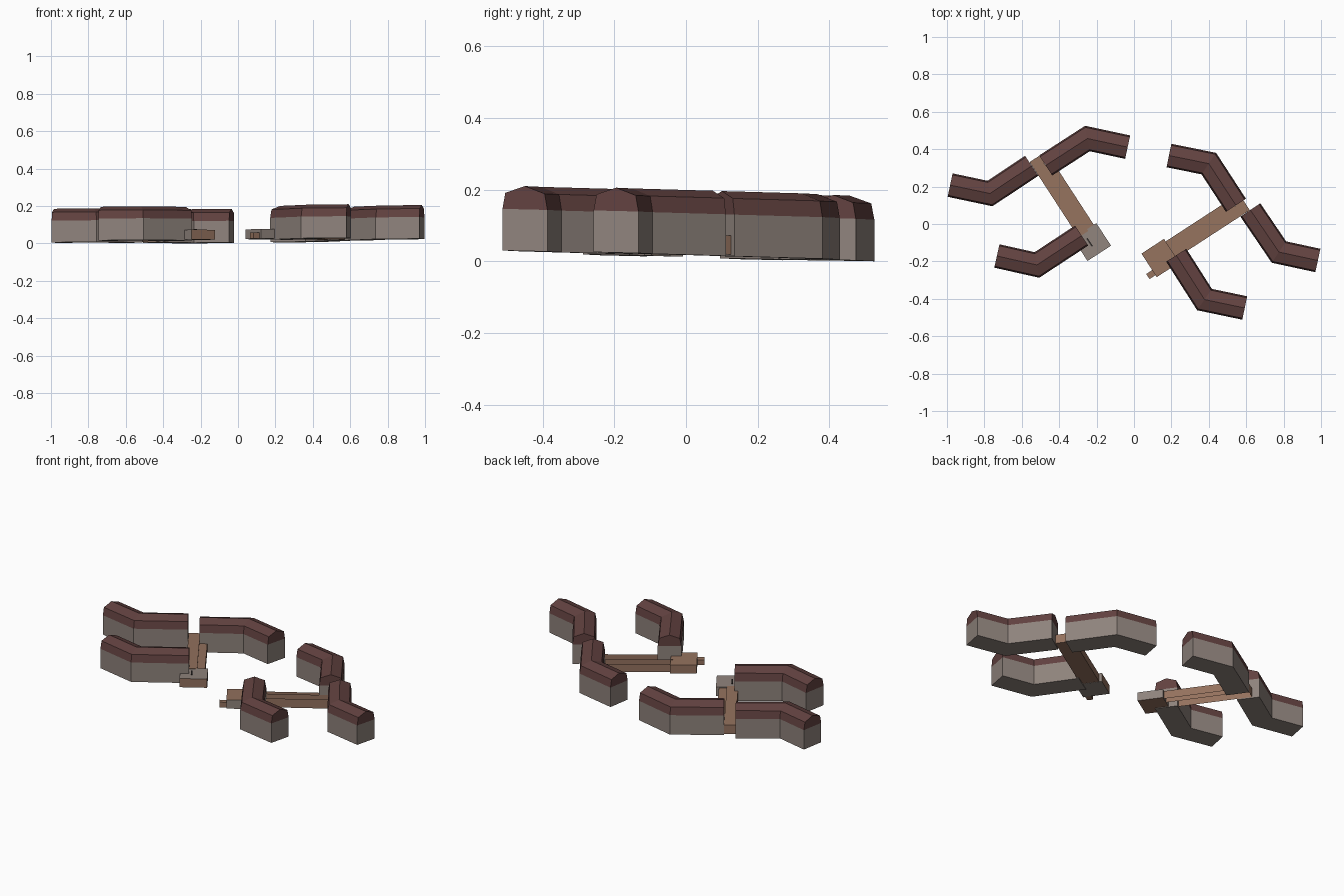
import bpy, bmesh
from mathutils import Vector

if "Cube" in bpy.data.objects:
    bpy.data.objects.remove(bpy.data.objects["Cube"])


def material(name, rgb):
    m = bpy.data.materials.new(name)
    m.diffuse_color = (*rgb, 1)
    m.use_nodes = True
    m.node_tree.nodes["Principled BSDF"].inputs["Base Color"].default_value = m.diffuse_color
    return m


WALL = material("wall grey", (0.275, 0.228, 0.203))
ROOF = material("roof maroon", (0.122, 0.054, 0.051))
WOOD = material("walkway brown", (0.296, 0.168, 0.112))
DARK = material("dark slot", (0.03, 0.026, 0.024))


def finish(bm, name, mats):
    """Follow the gently sloping ground, then make the object."""
    for v in bm.verts:
        v.co.z += 0.0145 - 0.025 * v.co.y + 0.005 * v.co.x
    me = bpy.data.meshes.new(name)
    bm.to_mesh(me)
    bm.free()
    for m in mats:
        me.materials.append(m)
    ob = bpy.data.objects.new(name, me)
    bpy.context.collection.objects.link(ob)
    return ob


# Cross-section of a building wing: walls, steep eaves, shallow ridge
EAVE = 0.116
PROFILE = [(-0.064, 0), (-0.064, EAVE), (-0.056, 0.161), (0, 0.181),
           (0.056, 0.161), (0.064, EAVE), (0.064, 0)]


def wing(name, points):
    """Sweep the wing section along a bent path with a mitred corner."""
    pts = [Vector(p) for p in points]
    dirs = [(b - a).normalized() for a, b in zip(pts, pts[1:])]
    bm = bmesh.new()
    rings = []
    for i, p in enumerate(pts):
        d0, d1 = dirs[max(i - 1, 0)], dirs[min(i, len(dirs) - 1)]
        n0, n1 = Vector((-d0.y, d0.x)), Vector((-d1.y, d1.x))
        n = (n0 + n1) / (1 + n0.dot(n1))
        rings.append([bm.verts.new((p.x + n.x * s, p.y + n.y * s, z)) for s, z in PROFILE])
    for a, b in zip(rings, rings[1:]):
        for k in range(7):
            j = (k + 1) % 7
            f = bm.faces.new((a[k], a[j], b[j], b[k]))
            f.material_index = 1 if 1 <= k <= 4 else 0
    for r in (rings[0], rings[-1]):  # gable ends
        bm.faces.new((r[0], r[1], r[5], r[6]))
        bm.faces.new(r[1:6]).material_index = 1
    bmesh.ops.recalc_face_normals(bm, faces=bm.faces)
    return finish(bm, name, [WALL, ROOF])


def block(name, origin, d, along, across, z, mats, open_bottom=False, rule=None):
    """Box in the walkway's own axes: d runs along it, across is to its left."""
    o, d = Vector(origin), Vector(d).normalized()
    n = Vector((-d.y, d.x))
    bm = bmesh.new()
    bmesh.ops.create_cube(bm, size=1)
    for v in bm.verts:
        s = along[0] if v.co.x < 0 else along[1]
        t = across[0] if v.co.y < 0 else across[1]
        p = o + d * s + n * t
        v.co = (p.x, p.y, z[0] if v.co.z < 0 else z[1])
    bmesh.ops.recalc_face_normals(bm, faces=bm.faces)
    bm.normal_update()
    if rule:
        for f in bm.faces:
            f.material_index = int(rule(f.normal))
    if open_bottom:
        bmesh.ops.delete(bm, geom=[f for f in bm.faces if f.normal.z < -0.5], context='FACES')
    return finish(bm, name, mats)


# Six bent wings
wings = {
    "left_outer_wing": [(-0.983, 0.208), (-0.77, 0.163), (-0.547, 0.311)],
    "left_back_wing": [(-0.472, 0.313), (-0.249, 0.457), (-0.034, 0.411)],
    "left_front_wing": [(-0.733, -0.171), (-0.519, -0.219), (-0.28, -0.062)],
    "right_back_wing": [(0.187, 0.366), (0.40, 0.323), (0.545, 0.1)],
    "right_outer_wing": [(0.622, 0.075), (0.775, -0.15), (0.983, -0.195)],
    "right_front_wing": [(0.226, -0.167), (0.377, -0.404), (0.592, -0.449)],
}
for name, pts in wings.items():
    wing(name, pts)


# Covered walkways, each with a narrow side aisle and an entrance block
def brown_side(n):
    return n.y < -0.7 or n.z < -0.5


for side, origin, d, s in (("left", (-0.532, 0.348), (0.545, -0.838), 1),
                           ("right", (0.602, 0.1), (-0.838, -0.545), -1)):
    block(side + "_walkway", origin, d, (0, 0.48), (-0.031, 0.031), (0.005, 0.058), [WOOD], True)
    block(side + "_side_aisle", origin, d, (0.06, 0.48), sorted((s * 0.031, s * 0.074)),
          (0.005, 0.052), [WOOD], True)
    block(side + "_entrance", origin, d, (0.468, 0.612), sorted((s * -0.06, s * 0.09)),
          (0.004, 0.056), [WALL, WOOD], False, brown_side)

# Small porch on the right entrance and slot on the left entrance
block("right_porch", (0.602, 0.1), (-0.838, -0.545), (0.612, 0.65), (0.015, 0.048),
      (0.004, 0.036), [WOOD])
block("left_roof_slot", (-0.532, 0.348), (0.545, -0.838), (0.508, 0.56), (0, 0.008),
      (0.055, 0.06), [DARK])
